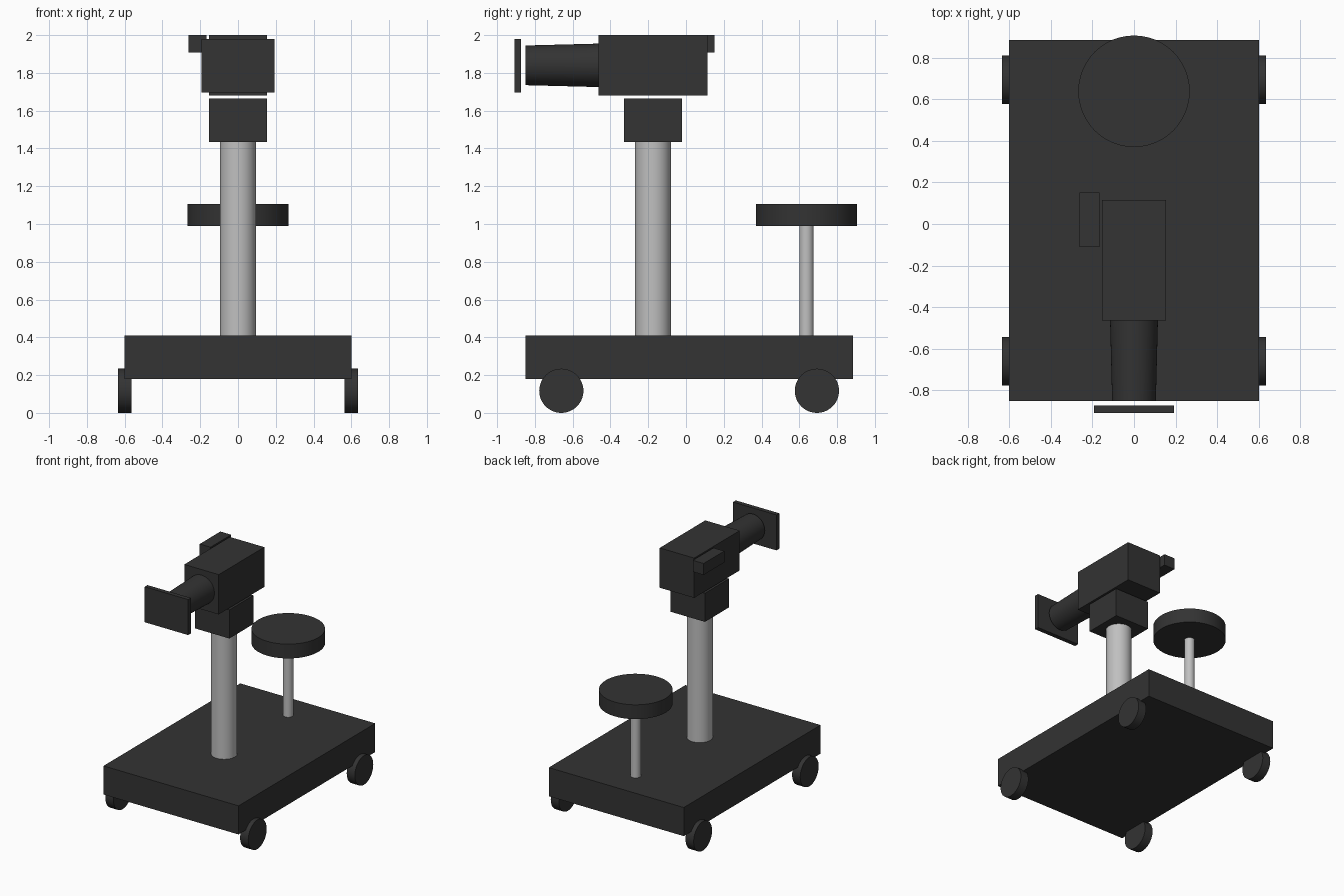
import bpy
import math
from mathutils import Vector

default = bpy.data.objects.get("Cube")
if default:
    bpy.data.objects.remove(default, do_unlink=True)


def material(name, value):
    mat = bpy.data.materials.new(name)
    mat.use_nodes = True
    colour = (value, value, value, 1)
    mat.diffuse_color = colour
    mat.node_tree.nodes["Principled BSDF"].inputs["Base Color"].default_value = colour
    return mat


black = material("charcoal", 0.033)
steel = material("light grey metal", 0.527)


def box(name, low, high, mat):
    """Box between two opposite corners."""
    low, high = Vector(low), Vector(high)
    bpy.ops.mesh.primitive_cube_add(size=1, location=(low + high) / 2)
    obj = bpy.context.object
    obj.name = name
    obj.scale = high - low
    bpy.ops.object.transform_apply(location=False, rotation=False, scale=True)
    obj.data.materials.append(mat)
    return obj


def cylinder(name, start, end, r_start, r_end, mat):
    """Round bar or taper running from start to end."""
    start, end = Vector(start), Vector(end)
    axis = end - start
    bpy.ops.mesh.primitive_cone_add(vertices=48, radius1=r_start, radius2=r_end,
                                    depth=axis.length, location=(start + end) / 2,
                                    rotation=axis.to_track_quat('Z', 'Y').to_euler())
    obj = bpy.context.object
    obj.name = name
    bpy.ops.object.shade_smooth_by_angle(angle=math.radians(30))
    obj.data.materials.append(mat)
    return obj


# Rolling platform
box("platform", (-0.6, -0.85, 0.18), (0.6, 0.885, 0.41), black)
for end_name, y in (("front", -0.66), ("back", 0.693)):
    for side_name, side in (("left", 1), ("right", -1)):
        cylinder(f"{end_name}_{side_name}_wheel", (side * 0.563, y, 0.117),
                 (side * 0.635, y, 0.117), 0.117, 0.117, black)

# Column and tilt head
cylinder("column", (0, -0.175, 0.41), (0, -0.175, 1.435), 0.095, 0.095, steel)
box("tilt_head", (-0.153, -0.328, 1.435), (0.153, -0.022, 1.665), black)

# Camera
box("camera_body", (-0.153, -0.463, 1.68), (0.153, 0.115, 2.0), black)
cylinder("lens", (0, -0.463, 1.84), (0, -0.85, 1.84), 0.115, 0.105, black)
box("lens_shade", (-0.193, -0.908, 1.695), (0.193, -0.873, 1.98), black)
box("viewfinder", (-0.263, -0.11, 1.908), (-0.167, 0.152, 2.0), black)

# Operator seat
cylinder("seat_post", (0, 0.638, 0.41), (0, 0.638, 0.99), 0.038, 0.038, steel)
cylinder("seat", (0, 0.638, 0.99), (0, 0.638, 1.105), 0.268, 0.268, black)
